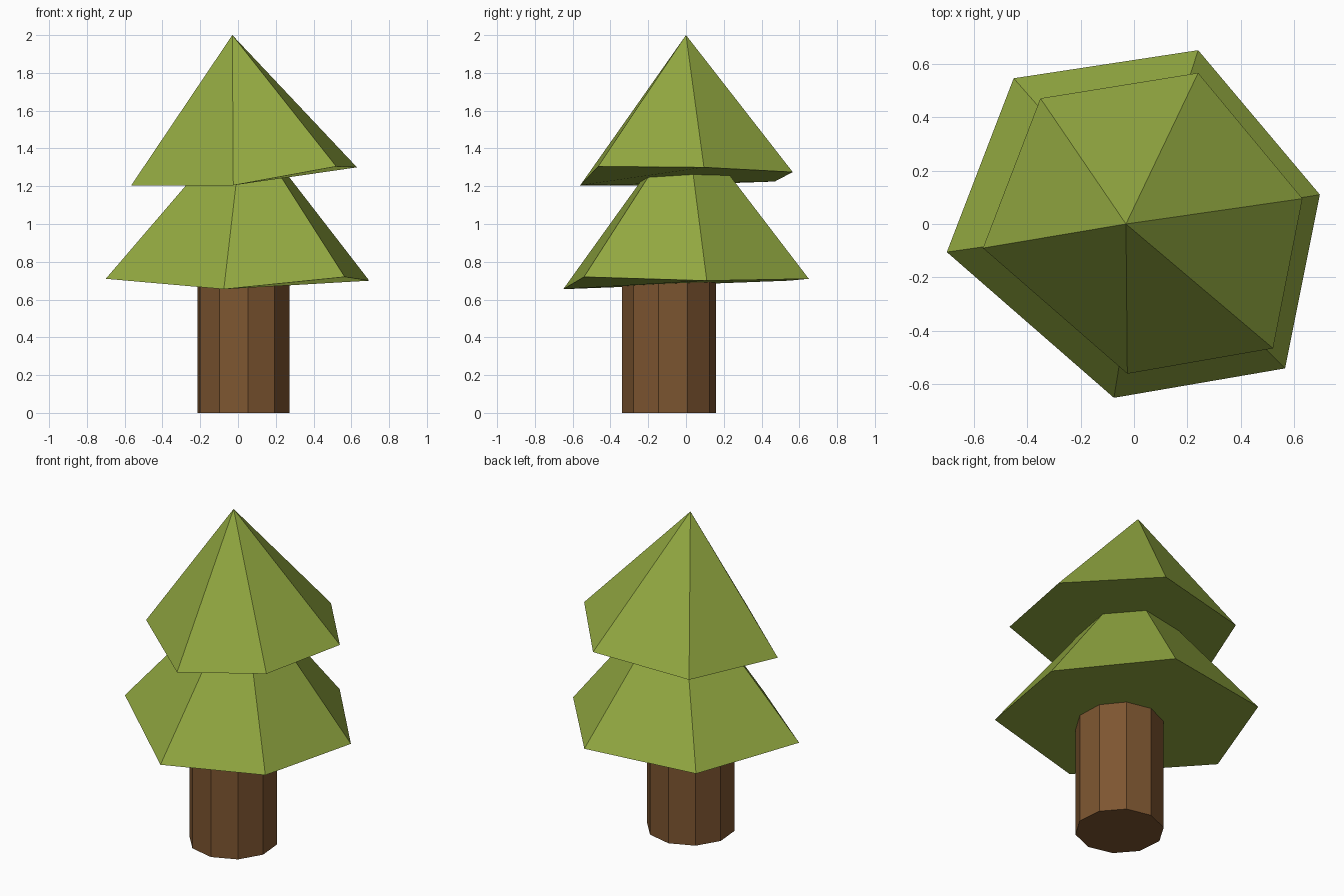
import bpy
import bmesh
import math
from mathutils import Matrix

default_cube = bpy.data.objects.get("Cube")
if default_cube:
    bpy.data.objects.remove(default_cube, do_unlink=True)


def make_material(name, color):
    material = bpy.data.materials.new(name)
    material.use_nodes = True
    material.diffuse_color = color
    material.node_tree.nodes["Principled BSDF"].inputs["Base Color"].default_value = color
    return material


def finish_object(name, bm, material):
    bmesh.ops.recalc_face_normals(bm, faces=bm.faces)
    mesh = bpy.data.meshes.new(name)
    bm.to_mesh(mesh)
    bm.free()
    mesh.materials.append(material)
    part = bpy.data.objects.new(name, mesh)
    bpy.context.collection.objects.link(part)
    return part


def make_foliage(name, apex, rim, material):
    """Irregular pyramid: a closed rim joined to one apex."""
    bm = bmesh.new()
    tip = bm.verts.new(apex)
    ring = [bm.verts.new(point) for point in rim]
    for i, corner in enumerate(ring):
        bm.faces.new((corner, ring[(i + 1) % len(ring)], tip))
    bm.faces.new(list(reversed(ring)))
    return finish_object(name, bm, material)


def make_trunk(name, center, radius, height, sides, turn, material):
    """Straight faceted trunk standing on the ground."""
    bm = bmesh.new()
    placement = Matrix.Translation((center[0], center[1], height / 2))
    placement = placement @ Matrix.Rotation(math.radians(turn), 4, "Z")
    bmesh.ops.create_cone(bm, cap_ends=True, segments=sides, radius1=radius,
                          radius2=radius, depth=height, matrix=placement)
    return finish_object(name, bm, material)


leaf_green = make_material("leaf green", (0.287, 0.392, 0.052, 1))
bark_brown = make_material("bark brown", (0.205, 0.092, 0.03, 1))

# Trunk, its top hidden inside the lower foliage
make_trunk("trunk", center=(0.03, -0.09), radius=0.25, height=0.85,
           sides=10, turn=5, material=bark_brown)

# Lower foliage, its tip hidden inside the upper foliage
make_foliage("lower_foliage", (0.03, 0, 1.56), [
    (0.695, 0.11, 0.7),
    (0.24, 0.65, 0.71),
    (-0.45, 0.545, 0.7),
    (-0.7, -0.105, 0.71),
    (-0.075, -0.65, 0.655),
    (0.565, -0.54, 0.72),
], leaf_green)

# Upper foliage with a tilted rim
make_foliage("upper_foliage", (-0.03, 0, 2), [
    (0.63, 0.095, 1.3),
    (0.24, 0.565, 1.275),
    (-0.35, 0.47, 1.225),
    (-0.565, -0.09, 1.205),
    (-0.025, -0.56, 1.205),
    (0.52, -0.465, 1.305),
], leaf_green)
